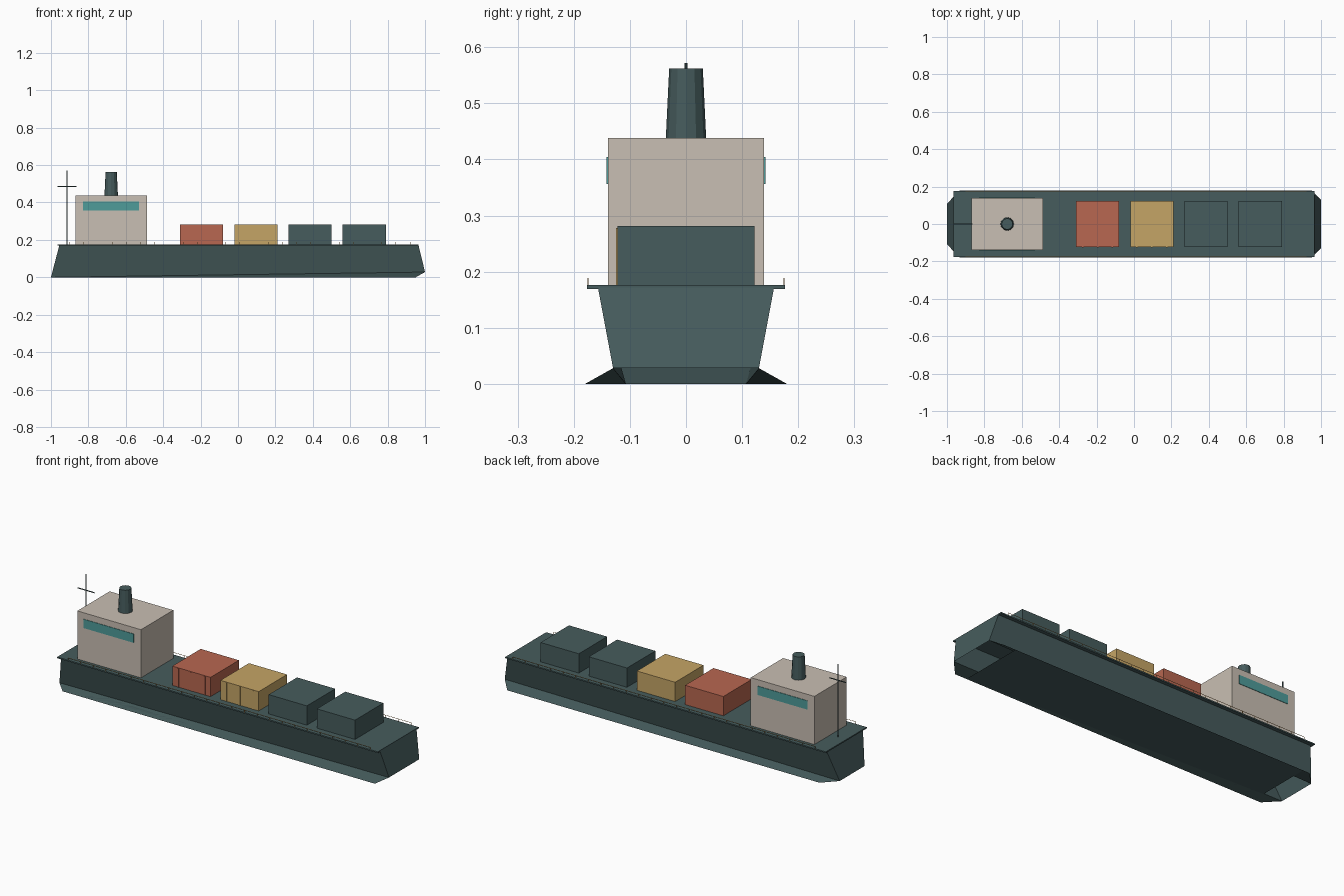
import bpy, bmesh, math

if "Cube" in bpy.data.objects:
    bpy.data.objects.remove(bpy.data.objects["Cube"])


def material(name, rgb):
    m = bpy.data.materials.new(name)
    m.diffuse_color = (*rgb, 1)
    m.use_nodes = True
    m.node_tree.nodes["Principled BSDF"].inputs["Base Color"].default_value = m.diffuse_color
    return m


TEAL = material("hull_teal", (0.061, 0.107, 0.109))
BEIGE = material("cabin_beige", (0.584, 0.521, 0.451))
RED = material("cargo_red", (0.479, 0.136, 0.082))
YELLOW = material("cargo_yellow", (0.558, 0.376, 0.133))
GLASS = material("window_teal", (0.078, 0.332, 0.323))
ORANGE = material("rail_orange", (0.60, 0.33, 0.10))


def finish(name, bm, mat):
    me = bpy.data.meshes.new(name)
    bm.to_mesh(me)
    bm.free()
    me.materials.append(mat)
    ob = bpy.data.objects.new(name, me)
    bpy.context.collection.objects.link(ob)
    return ob


def add_box(bm, x0, x1, y0, y1, z0, z1):
    vs = bmesh.ops.create_cube(bm, size=1)["verts"]
    for v in vs:
        v.co = (x0 + (v.co.x + .5) * (x1 - x0),
                y0 + (v.co.y + .5) * (y1 - y0),
                z0 + (v.co.z + .5) * (z1 - z0))


def box(name, mat, *dims):
    bm = bmesh.new()
    add_box(bm, *dims)
    return finish(name, bm, mat)


def cone(name, mat, x, y, z0, z1, r0, r1, sides):
    bm = bmesh.new()
    bmesh.ops.create_cone(bm, cap_ends=True, segments=sides,
                          radius1=r0, radius2=r1, depth=z1 - z0)
    bmesh.ops.translate(bm, verts=bm.verts, vec=(x, y, (z0 + z1) / 2))
    return finish(name, bm, mat)


# Hull: flared sides, raked ends, splayed skirt along the bottom
bm = bmesh.new()
half = {"stern_top": (-.955, .157, .172), "bow_top": (.965, .157, .172),
        "stern_low": (-1, .107, 0), "bow_low": (1, .13, .028),
        "skirt_bow": (.95, .18, 0), "skirt_stern": (-.93, .18, 0),
        "plate_bow": (.88, .18, 0), "plate_stern": (-.89, .18, 0)}
P = {(k, s): bm.verts.new((x, s * y, z))
     for k, (x, y, z) in half.items() for s in (1, -1)}
for s in (1, -1):
    for names in (("stern_top", "bow_top", "bow_low", "stern_low"),
                  ("stern_low", "bow_low", "skirt_bow", "plate_bow",
                   "plate_stern", "skirt_stern")):
        loop = [P[n, s] for n in names]
        bm.faces.new(loop if s > 0 else loop[::-1])
bm.faces.new([P["bow_top", -1], P["bow_low", -1], P["bow_low", 1], P["bow_top", 1]])
bm.faces.new([P["stern_top", 1], P["stern_low", 1], P["stern_low", -1], P["stern_top", -1]])
bm.faces.new([P["plate_bow", 1], P["plate_bow", -1],
              P["plate_stern", -1], P["plate_stern", 1]])
finish("hull", bm, TEAL)

# Deck
box("deck", TEAL, -.965, .965, -.176, .176, .169, .176)

# Bridge house with side windows
box("bridge_house", BEIGE, -.87, -.487, -.139, .139, .176, .438)
for side, s in (("front", -1), ("back", 1)):
    y = sorted((s * .138, s * .1415))
    box(f"window_{side}", GLASS, -.83, -.53, *y, .356, .404)

# Funnel on the roof
cone("funnel", TEAL, -.678, 0, .437, .562, .036, .030, 12)

# Mast with cross yard
cone("mast", TEAL, -.915, 0, .176, .572, .003, .003, 8)
box("mast_yard", TEAL, -.966, -.864, -.002, .002, .483, .487)

# Cargo boxes, the first two with thin front ribs
for i, mat in enumerate((RED, YELLOW, TEAL, TEAL)):
    x = -.31 + i * .29
    box(f"cargo_box_{i + 1}", mat, x, x + .23, -.122, .122, .176, .281)
    if i < 2:
        bm = bmesh.new()
        for f in (.035, .115, .195):
            add_box(bm, x + f - .004, x + f + .004, -.1245, -.121, .176, .278)
        finish(f"cargo_ribs_{i + 1}", bm, mat)

# Thin railings along both deck edges
for side, s in (("front", -1), ("back", 1)):
    y = s * .175
    bm = bmesh.new()
    add_box(bm, -.9, .92, y - .0008, y + .0008, .1875, .189)
    for k in range(25):
        x = -.9 + k * 1.82 / 24
        add_box(bm, x - .001, x + .001, y - .0008, y + .0008, .175, .188)
    finish(f"railing_{side}", bm, ORANGE)
